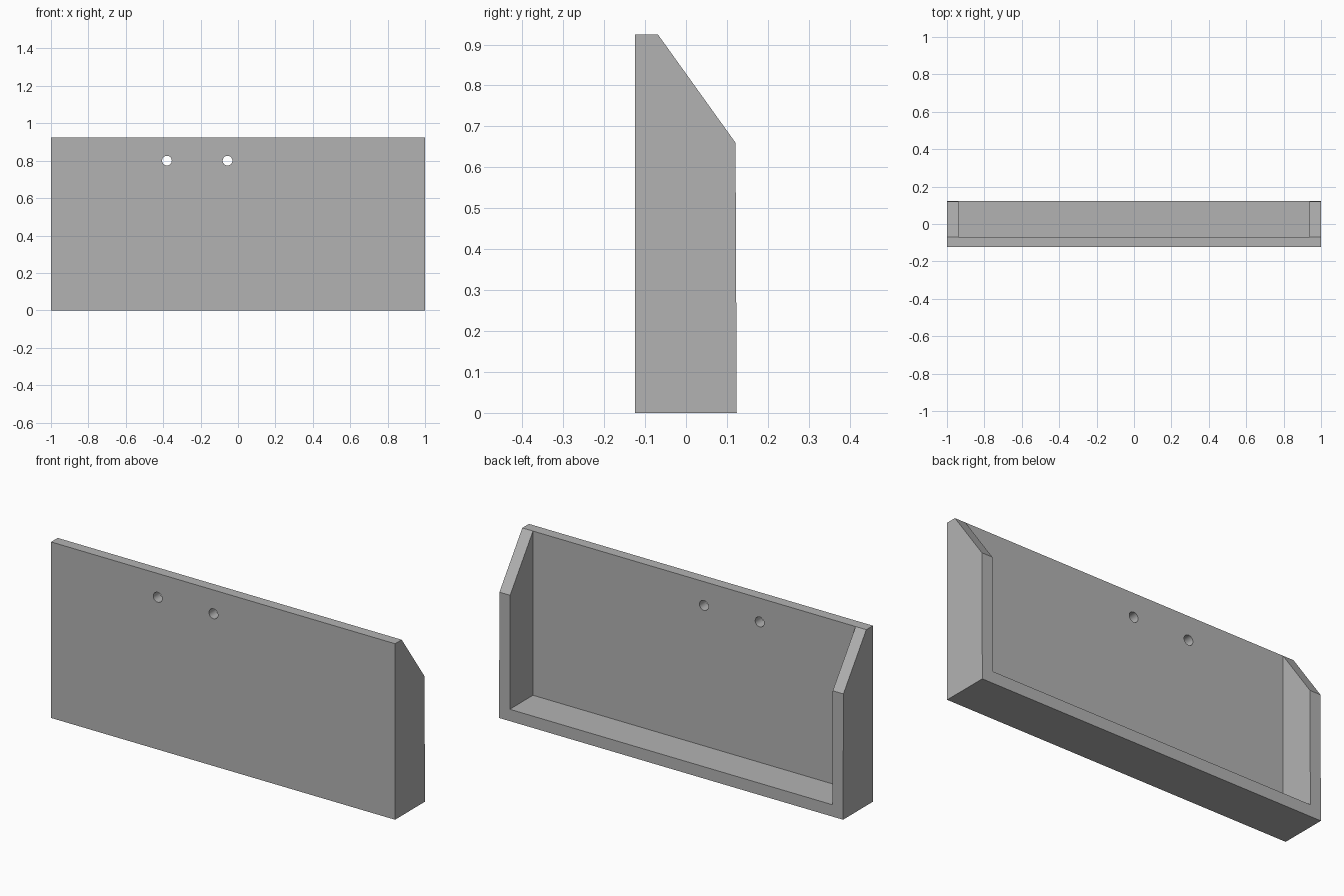
import bpy
import bmesh
from math import pi

cube = bpy.data.objects.get("Cube")
if cube:
    bpy.data.objects.remove(cube, do_unlink=True)

grey = bpy.data.materials.new("plain grey")
grey.use_nodes = True
colour = (0.45, 0.45, 0.45, 1)
grey.diffuse_color = colour
grey.node_tree.nodes["Principled BSDF"].inputs["Base Color"].default_value = colour


def extrude_profile(name, profile, half_width):
    """Extrude a (y, z) profile along x, centred on x = 0."""
    bm = bmesh.new()
    face = bm.faces.new([bm.verts.new((-half_width, y, z)) for y, z in profile])
    side = bmesh.ops.extrude_face_region(bm, geom=[face])["geom"]
    moved = [v for v in side if isinstance(v, bmesh.types.BMVert)]
    bmesh.ops.translate(bm, verts=moved, vec=(2 * half_width, 0, 0))
    bmesh.ops.recalc_face_normals(bm, faces=bm.faces)
    mesh = bpy.data.meshes.new(name)
    bm.to_mesh(mesh)
    bm.free()
    mesh.materials.append(grey)
    obj = bpy.data.objects.new(name, mesh)
    bpy.context.collection.objects.link(obj)
    return obj


def cut(target, cutter):
    """Subtract the cutter from the target, then remove the cutter."""
    cutter.hide_render = True
    mod = target.modifiers.new("cut", 'BOOLEAN')
    mod.operation = 'DIFFERENCE'
    mod.solver = 'EXACT'
    mod.object = cutter
    bpy.context.view_layer.objects.active = target
    bpy.ops.object.modifier_apply(modifier=mod.name)
    bpy.data.objects.remove(cutter, do_unlink=True)


FRONT, INNER, BACK = -0.124, -0.069, 0.124
HEIGHT, SHOULDER, WALL = 0.925, 0.66, 0.062

# Solid block with sloped shoulders, front panel to rear edge
tray = extrude_profile("wall_tray", [
    (FRONT, 0), (BACK, 0), (0.121, SHOULDER), (INNER, HEIGHT), (FRONT, HEIGHT)], 1)

# Pocket open to the top and back, leaving panel, floor and two sides
cut(tray, extrude_profile("pocket_cutter", [
    (INNER, WALL), (0.3, WALL), (0.3, 1.2), (INNER, 1.2)], 1 - WALL))

# Two round holes through the front panel
for x in (-0.38, -0.056):
    bpy.ops.mesh.primitive_cylinder_add(
        vertices=32, radius=0.026, depth=0.2,
        location=(x, (FRONT + INNER) / 2, 0.80), rotation=(pi / 2, 0, 0))
    cut(tray, bpy.context.object)

# Smooth hole walls, sharp box edges
bpy.ops.object.select_all(action='DESELECT')
tray.select_set(True)
bpy.context.view_layer.objects.active = tray
bpy.ops.object.shade_smooth_by_angle(angle=pi / 6)
